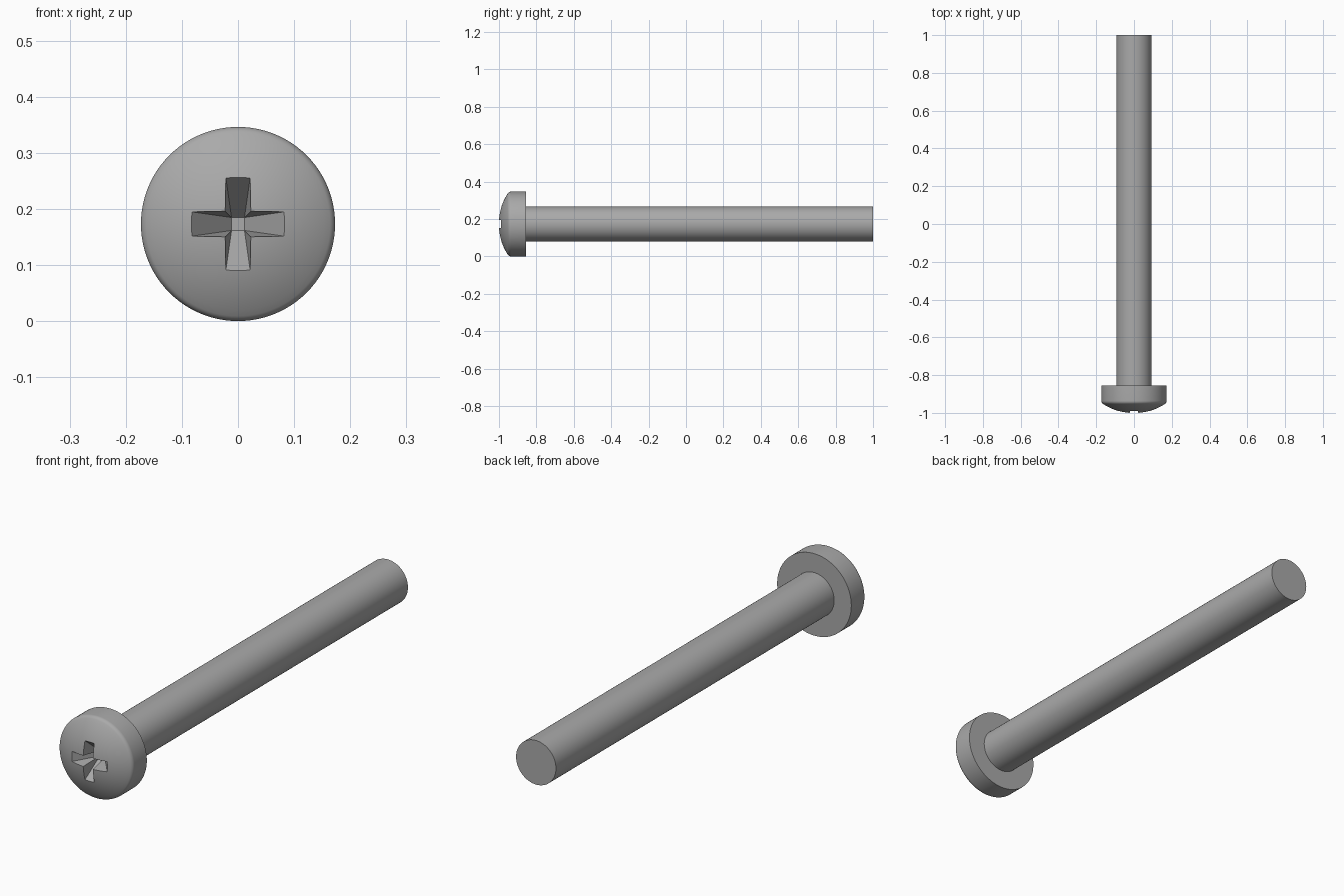
import bpy, bmesh
from math import sin, cos, asin, pi, radians
from mathutils import Matrix, Vector

cube = bpy.data.objects.get("Cube")
if cube:
    bpy.data.objects.remove(cube, do_unlink=True)

HEAD_R, SHAFT_R = 0.173, 0.093
AXIS_Z = HEAD_R
TIP, SEAT, END = -1.0015, -0.855, 1.0   # dome apex, underside of head, shaft end
DOME_R, FILLET_R = 0.30, 0.02

steel = bpy.data.materials.new("grey steel")
steel.use_nodes = True
colour = (0.4, 0.4, 0.4, 1)
steel.diffuse_color = colour
steel.node_tree.nodes["Principled BSDF"].inputs["Base Color"].default_value = colour


def make_object(name, bm):
    bmesh.ops.recalc_face_normals(bm, faces=bm.faces)
    mesh = bpy.data.meshes.new(name)
    bm.to_mesh(mesh)
    bm.free()
    mesh.materials.append(steel)
    obj = bpy.data.objects.new(name, mesh)
    bpy.context.collection.objects.link(obj)
    return obj


def lathe(name, profile, sides=96):
    """Turn (radius, y) points around the screw axis and cap both ends."""
    bm = bmesh.new()
    rings = []
    for r, y in profile:
        rings.append([bm.verts.new((r * cos(2 * pi * i / sides), y,
                                    AXIS_Z + r * sin(2 * pi * i / sides)))
                      for i in range(sides)])
    for a, b in zip(rings, rings[1:]):
        for i in range(sides):
            j = (i + 1) % sides
            bm.faces.new((a[i], a[j], b[j], b[i]))
    bm.faces.new(rings[0])
    bm.faces.new(rings[-1])
    return make_object(name, bm)


def recess_cutter(name, turn):
    """Tapered bar: wide outside the head, a small square at the bottom."""
    bm = bmesh.new()
    outer, inner = [
        [bm.verts.new((sx * w, y, sz * h))
         for sx, sz in ((-1, -1), (1, -1), (1, 1), (-1, 1))]
        for w, h, y in ((0.0264, 0.1164, -1.03), (0.0115, 0.0115, -0.905))]
    bm.faces.new(outer)
    bm.faces.new(inner)
    for i in range(4):
        j = (i + 1) % 4
        bm.faces.new((outer[i], outer[j], inner[j], inner[i]))
    bmesh.ops.transform(bm, verts=bm.verts, matrix=Matrix.Translation(
        Vector((0, 0, AXIS_Z))) @ Matrix.Rotation(turn, 4, "Y"))
    obj = make_object(name, bm)
    obj.hide_render = True
    return obj


def activate(obj):
    bpy.ops.object.select_all(action="DESELECT")
    obj.select_set(True)
    bpy.context.view_layer.objects.active = obj


# Head: domed face, rounded rim, straight side, flat underside
rim_angle = asin((HEAD_R - FILLET_R) / (DOME_R - FILLET_R))
profile = []
for i in range(1, 15):
    a = rim_angle * i / 14
    profile.append((DOME_R * sin(a), TIP + DOME_R * (1 - cos(a))))
fillet_y = TIP + DOME_R - (DOME_R - FILLET_R) * cos(rim_angle)
for i in range(1, 7):
    a = rim_angle + (pi / 2 - rim_angle) * i / 6
    profile.append((HEAD_R - FILLET_R + FILLET_R * sin(a), fillet_y - FILLET_R * cos(a)))
profile.append((HEAD_R, SEAT))
head = lathe("head", profile)

# Cross recess: two tapered bars cut out of the head
for turn in (0, pi / 2):
    cutter = recess_cutter("recess_cutter", turn)
    activate(head)
    mod = head.modifiers.new("recess", "BOOLEAN")
    mod.operation = "DIFFERENCE"
    mod.solver = "EXACT"
    mod.object = cutter
    bpy.ops.object.modifier_apply(modifier=mod.name)
    bpy.data.objects.remove(cutter, do_unlink=True)

# Shaft: plain rod seated in the head
shaft = lathe("shaft", [(SHAFT_R, SEAT - 0.01), (SHAFT_R, END)])

for obj in (head, shaft):
    activate(obj)
    bpy.ops.object.shade_smooth_by_angle(angle=radians(25))
